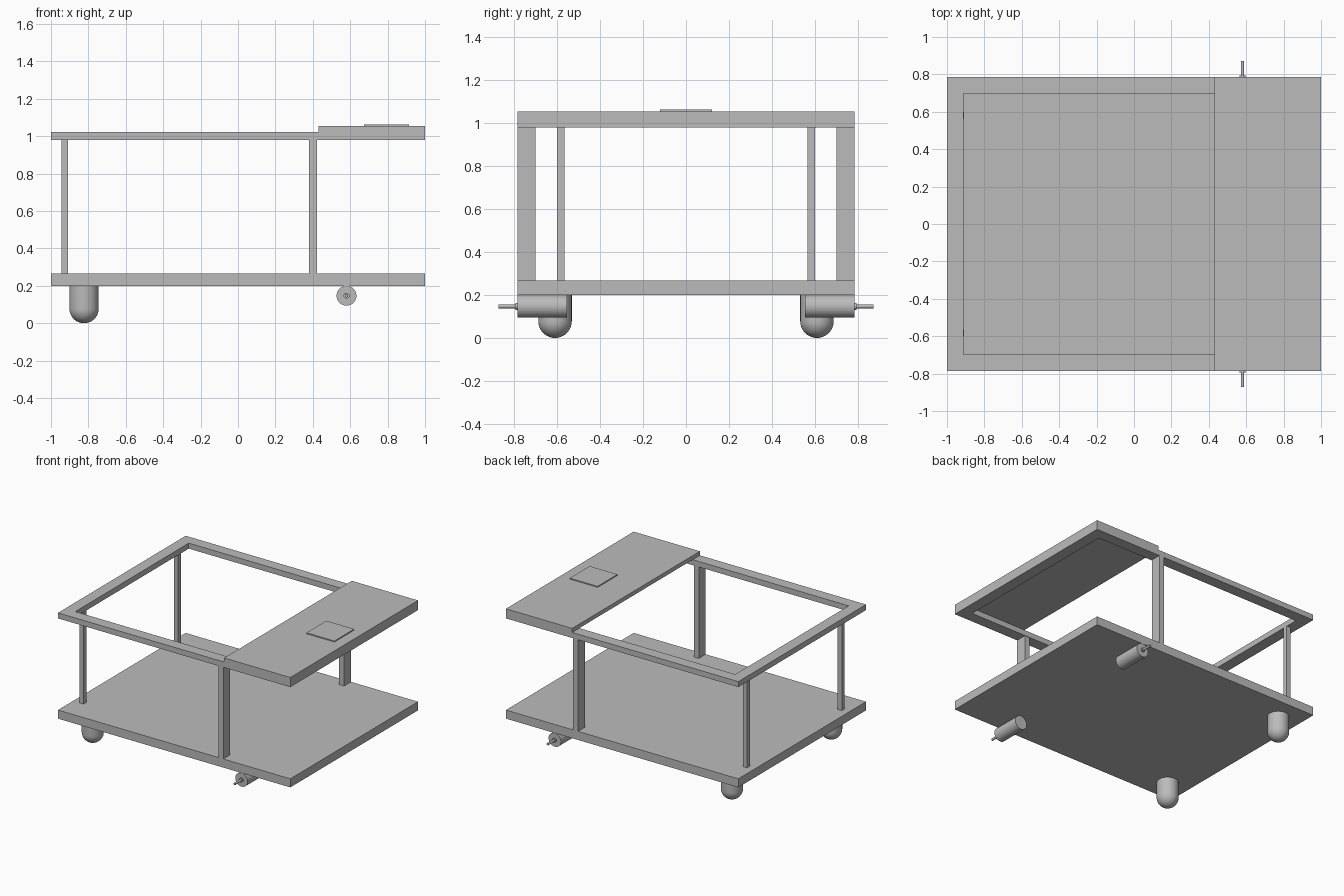
import bpy, bmesh, math
from mathutils import Matrix, Vector

cube = bpy.data.objects.get("Cube")
if cube:
    bpy.data.objects.remove(cube, do_unlink=True)

grey = bpy.data.materials.new("plain grey")
grey.use_nodes = True
COLOUR = (0.5, 0.5, 0.5, 1)
grey.diffuse_color = COLOUR
grey.node_tree.nodes["Principled BSDF"].inputs["Base Color"].default_value = COLOUR


def finish(name, bm, smooth=False):
    bmesh.ops.recalc_face_normals(bm, faces=bm.faces)
    mesh = bpy.data.meshes.new(name)
    bm.to_mesh(mesh)
    bm.free()
    mesh.materials.append(grey)
    obj = bpy.data.objects.new(name, mesh)
    bpy.context.collection.objects.link(obj)
    if smooth:
        bpy.ops.object.select_all(action='DESELECT')
        obj.select_set(True)
        bpy.context.view_layer.objects.active = obj
        bpy.ops.object.shade_smooth_by_angle(angle=math.radians(35))
    return obj


def box(name, x, y, z):
    bm = bmesh.new()
    bmesh.ops.create_cube(bm, size=1)
    for v in bm.verts:
        v.co = Vector([(r[0] + r[1]) / 2 + c * (r[1] - r[0]) for c, r in zip(v.co, (x, y, z))])
    return finish(name, bm)


def lathe(name, profile, origin, rotation=Matrix()):
    """Spin (radius, height) points around an axis through origin."""
    bm = bmesh.new()
    verts = [bm.verts.new((r, 0, h)) for r, h in profile]
    edges = [bm.edges.new(pair) for pair in zip(verts, verts[1:])]
    bmesh.ops.spin(bm, geom=verts + edges, cent=(0, 0, 0), axis=(0, 0, 1),
                   angle=math.tau, steps=40)
    bmesh.ops.remove_doubles(bm, verts=bm.verts, dist=0.0002)
    bm.transform(Matrix.Translation(origin) @ rotation)
    return finish(name, bm, smooth=True)


def frame(name, half_x, half_y, width, z):
    """Rectangular ring extruded upward."""
    bm = bmesh.new()
    rings = []
    for inset in (0, width):
        a, b = half_x - inset, half_y - inset
        rings.append([bm.verts.new((sx * a, sy * b, z[0]))
                      for sx, sy in ((-1, -1), (1, -1), (1, 1), (-1, 1))])
    outer, inner = rings
    faces = [bm.faces.new((outer[i], outer[(i + 1) % 4], inner[(i + 1) % 4], inner[i]))
             for i in range(4)]
    top = bmesh.ops.extrude_face_region(bm, geom=faces)["geom"]
    bmesh.ops.translate(bm, vec=(0, 0, z[1] - z[0]),
                        verts=[g for g in top if isinstance(g, bmesh.types.BMVert)])
    return finish(name, bm)


# Base board, open upper frame and raised deck
HALF_Y = 0.785
box("base_board", (-1, 1), (-HALF_Y, HALF_Y), (0.2, 0.267))
frame("upper_frame", 1, HALF_Y, 0.088, (0.98, 1.023))
box("deck", (0.43, 1), (-HALF_Y, HALF_Y), (1.023, 1.055))
box("deck_pad", (0.675, 0.915), (-0.122, 0.122), (1.055, 1.063))

# Paired parts on both sides
R = 0.078
dome = [(R * math.sin(t * math.pi / 24), R - R * math.cos(t * math.pi / 24)) for t in range(13)]
motor = [(0, 0), (0.053, 0), (0.053, 0.23), (0.016, 0.23), (0.016, 0.24),
         (0.009, 0.24), (0.009, 0.317), (0, 0.317)]
for side, s in (("left", 1), ("right", -1)):
    def span(a, b):
        return tuple(sorted((s * a, s * b)))
    box(f"wide_post_{side}", (0.38, 0.423), span(0.7, HALF_Y), (0.267, 0.98))
    box(f"thin_post_{side}", (-0.945, -0.91), span(0.565, 0.6), (0.267, 0.98))
    lathe(f"caster_{side}", dome + [(R, 0.2), (0, 0.2)], (-0.823, s * 0.61, 0))
    lathe(f"motor_{side}", motor, (0.58, s * 0.555, 0.147),
          Matrix.Rotation(-s * math.pi / 2, 4, 'X'))
